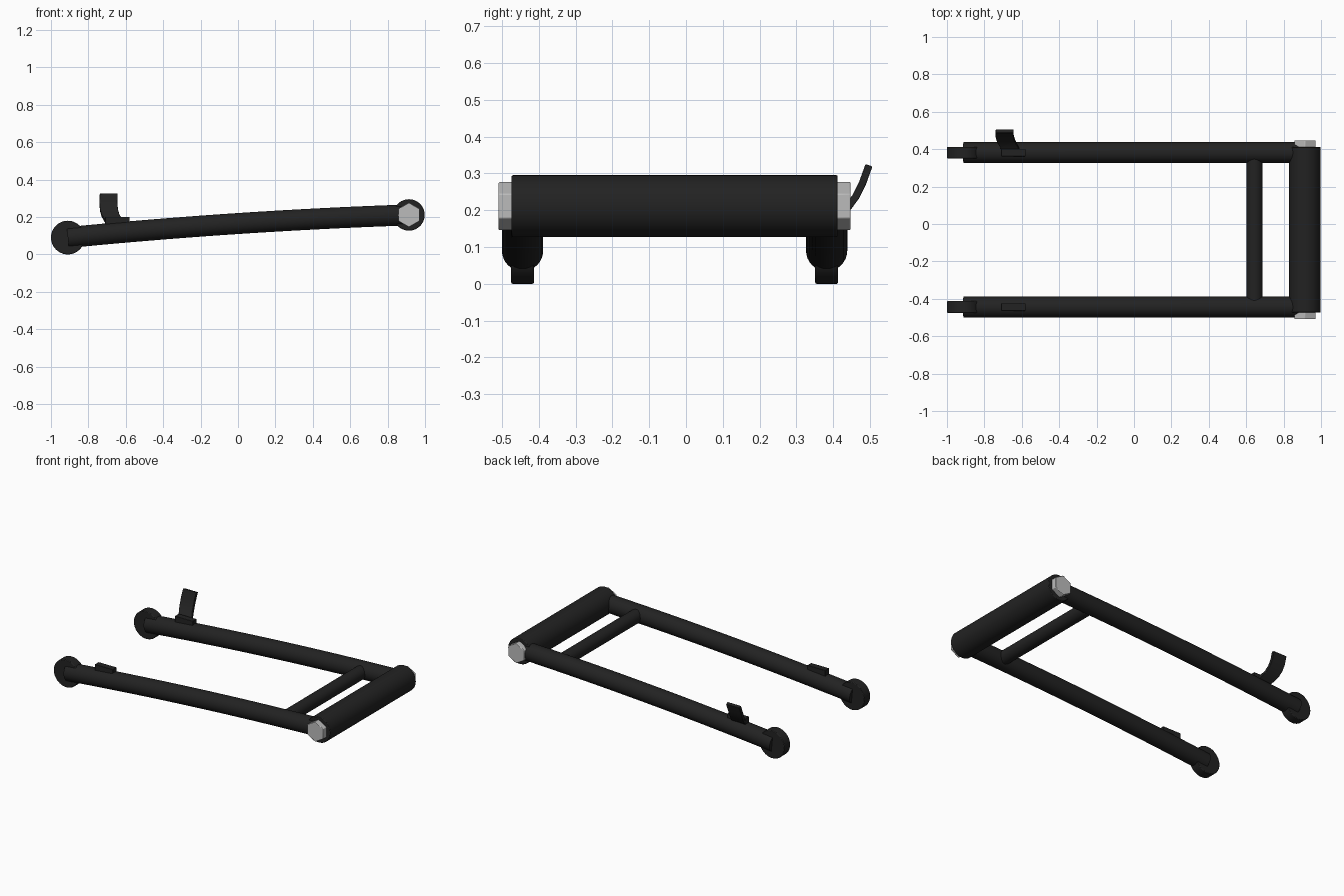
import bpy, bmesh, math
from mathutils import Vector

if "Cube" in bpy.data.objects:
    bpy.data.objects.remove(bpy.data.objects["Cube"])

Y0 = -0.031            # centre plane of the frame
ARM_Y = 0.413          # arm offset from the centre plane
PIVOT = Vector((0.914, 0, 0.211))


def material(name, rgb):
    m = bpy.data.materials.new(name)
    m.diffuse_color = (*rgb, 1)
    m.use_nodes = True
    m.node_tree.nodes["Principled BSDF"].inputs["Base Color"].default_value = m.diffuse_color
    return m


BLACK = material("matte black", (0.016, 0.016, 0.016))
STEEL = material("bolt steel", (0.5, 0.5, 0.5))


def loft(name, rings, mat, bevel=0.0):
    """Skin a list of equal-length point rings and cap both ends."""
    bm = bmesh.new()
    vs = [[bm.verts.new(p) for p in r] for r in rings]
    n = len(vs[0])
    for a, b in zip(vs, vs[1:]):
        for i in range(n):
            j = (i + 1) % n
            bm.faces.new((a[i], a[j], b[j], b[i]))
    bm.faces.new(vs[0])
    bm.faces.new(vs[-1])
    bmesh.ops.recalc_face_normals(bm, faces=bm.faces)
    me = bpy.data.meshes.new(name)
    bm.to_mesh(me)
    bm.free()
    ob = bpy.data.objects.new(name, me)
    bpy.context.collection.objects.link(ob)
    me.materials.append(mat)
    bpy.ops.object.select_all(action='DESELECT')
    ob.select_set(True)
    bpy.context.view_layer.objects.active = ob
    if bevel:
        mod = ob.modifiers.new("edge_bevel", 'BEVEL')
        mod.width = bevel
        mod.segments = 2
        mod.limit_method = 'ANGLE'
    bpy.ops.object.shade_smooth_by_angle(angle=math.radians(35))
    return ob


def ring(c, u, v, r, n):
    return [c + r * (math.cos(t) * u + math.sin(t) * v)
            for t in (2 * math.pi * i / n for i in range(n))]


def rod_y(name, x, z, r, y1, y2, mat, n=48, bevel=0.0):
    """Cylinder along y."""
    return loft(name, [ring(Vector((x, y, z)), Vector((0, 0, 1)), Vector((1, 0, 0)), r, n)
                       for y in (y1, y2)], mat, bevel)


def arm_z(x):
    return 0.165 + 0.0663 * x - 0.0175 * x * x


# Pivot tube and crossbar
rod_y("pivot_tube", PIVOT.x, PIVOT.z, 0.084, Y0 - 0.443, Y0 + 0.443, BLACK, bevel=0.004)
rod_y("crossbar", 0.645, arm_z(0.645), 0.043, Y0 - ARM_Y, Y0 + ARM_Y, BLACK, 32)

for side, s in (("left", 1), ("right", -1)):
    y = Y0 + s * ARM_Y
    # Gently bowed arm
    rings = []
    for i in range(17):
        x = -0.91 + 1.80 * i / 16
        slope = 0.0663 - 0.035 * x
        up = Vector((-slope, 0, 1)).normalized()
        rings.append(ring(Vector((x, y, arm_z(x))), Vector((0, 1, 0)), up, 0.056, 32))
    loft(side + "_arm", rings, BLACK)
    # Axle disc at the arm end
    rod_y(side + "_axle_disc", -0.91, 0.09, 0.09, y - 0.031, y + 0.031, BLACK, bevel=0.004)
    # Mounting block on top of the arm
    loft(side + "_block", [[Vector((x, y + a, z)) for a, z in
         ((-0.02, 0.10), (0.02, 0.10), (0.02, 0.2), (-0.02, 0.2))]
         for x in (-0.71, -0.58)], BLACK, 0.002)
    # Hexagonal bolt head
    rod_y(side + "_bolt", PIVOT.x, PIVOT.z, 0.066, Y0 + s * 0.42, Y0 + s * 0.478,
          STEEL, 6, 0.003)

# Curved tab flaring outwards from the left block
path = [(-0.655, 0.385, 0.165), (-0.668, 0.415, 0.185), (-0.682, 0.44, 0.208),
        (-0.690, 0.462, 0.238), (-0.693, 0.480, 0.275), (-0.691, 0.497, 0.322)]
pts = [Vector(p) for p in path]
rings = []
for i, p in enumerate(pts):
    t = pts[min(i + 1, len(pts) - 1)] - pts[max(i - 1, 0)]
    nrm = Vector((0, t.z, -t.y)).normalized() * 0.01
    w = Vector((0.048, 0, 0))
    rings.append([p - w - nrm, p + w - nrm, p + w + nrm, p - w + nrm])
loft("curved_tab", rings, BLACK, 0.002)
